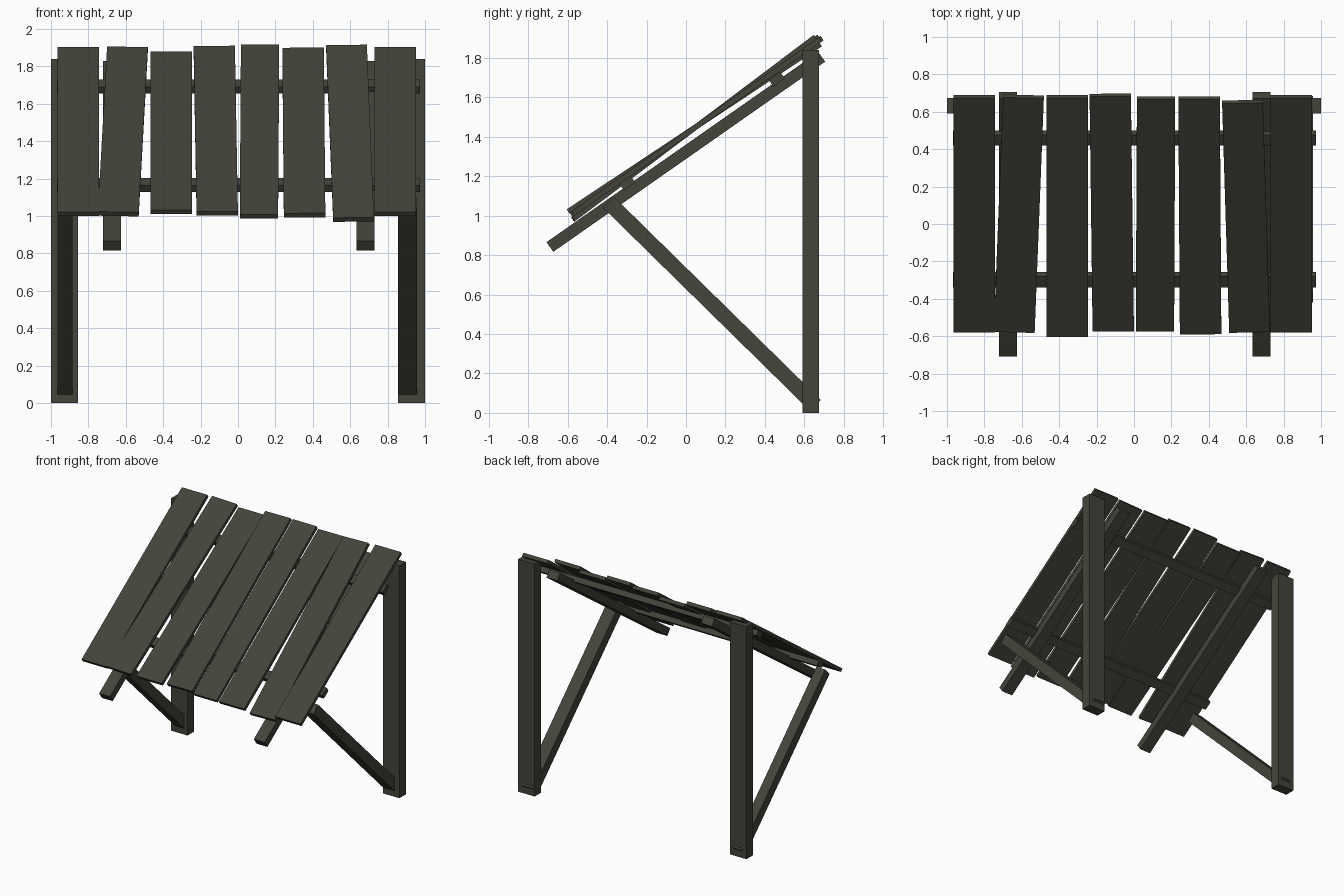
import bpy, bmesh
from mathutils import Vector

if "Cube" in bpy.data.objects:
    bpy.data.objects.remove(bpy.data.objects["Cube"])

wood = bpy.data.materials.new("dark weathered wood")
wood.diffuse_color = (0.058, 0.056, 0.043, 1)
wood.use_nodes = True
wood.node_tree.nodes["Principled BSDF"].inputs["Base Color"].default_value = wood.diffuse_color


def beam(name, p, q, width, thick):
    """Square-cut timber from p to q; width runs roughly along x."""
    p, q = Vector(p), Vector(q)
    d = (q - p).normalized()
    side = Vector((1, 0, 0))
    side = (side - d * side.dot(d)).normalized()
    up = side.cross(d)
    bm = bmesh.new()
    bmesh.ops.create_cube(bm, size=1)
    for v in bm.verts:
        a, b, c = v.co
        v.co = (p + q) / 2 + side * a * width + d * b * (q - p).length + up * c * thick
    bmesh.ops.recalc_face_normals(bm, faces=bm.faces)
    me = bpy.data.meshes.new(name)
    bm.to_mesh(me)
    bm.free()
    me.materials.append(wood)
    ob = bpy.data.objects.new(name, me)
    bpy.context.collection.objects.link(ob)
    return ob


# rear posts
for side, x in (("left", -0.928), ("right", 0.928)):
    beam("post_" + side, (x, 0.632, 0), (x, 0.632, 1.84), 0.145, 0.082)

# diagonal braces from post foot to the roof's lower side
for side, x, w in (("left", -0.925, 0.078), ("right", 0.906, 0.1)):
    beam("brace_" + side, (x, 0.656, 0.038), (x, -0.393, 1.068), w, 0.078)

# sloping rafters
for side, x in (("left", -0.674), ("right", 0.681)):
    beam("rafter_" + side, (x, -0.69, 0.841), (x, 0.688, 1.805), 0.095, 0.06)

# cross bars, tilted with the roof slope
slope = Vector((0, 0.819, 0.574))
normal = Vector((0, -0.574, 0.819))
for name, y, z in (("upper_crossbar", 0.46, 1.692), ("lower_crossbar", -0.298, 1.165)):
    ob = beam(name, (-0.968, 0, 0), (0.973, 0, 0), 1, 1)
    bm = bmesh.new()
    bmesh.ops.create_cube(bm, size=1)
    for v in bm.verts:
        a, b, c = v.co
        v.co = Vector((0.0025 + a * 1.941, y, z)) + slope * b * 0.07 + normal * c * 0.043
    bm.to_mesh(ob.data)
    bm.free()

# roof planks: x low, x high, y low, y high, z low, z high, width
planks = [
    (-0.853, -0.853, -0.58, 0.69, 1.000, 1.905, 0.222),
    (-0.640, -0.591, -0.58, 0.69, 1.000, 1.905, 0.218),
    (-0.356, -0.356, -0.605, 0.69, 1.010, 1.880, 0.222),
    (-0.111, -0.127, -0.575, 0.697, 1.003, 1.910, 0.221),
    (0.112, 0.118, -0.575, 0.682, 0.987, 1.917, 0.205),
    (0.356, 0.348, -0.59, 0.682, 0.993, 1.900, 0.222),
    (0.618, 0.580, -0.58, 0.662, 0.970, 1.915, 0.218),
    (0.842, 0.842, -0.58, 0.69, 1.000, 1.905, 0.222),
]
for i, (x0, x1, y0, y1, z0, z1, w) in enumerate(planks):
    beam(f"roof_plank_{i + 1}", (x0, y0 + 0.008, z0 + 0.011),
         (x1, y1 - 0.008, z1 - 0.011), w, 0.027)
